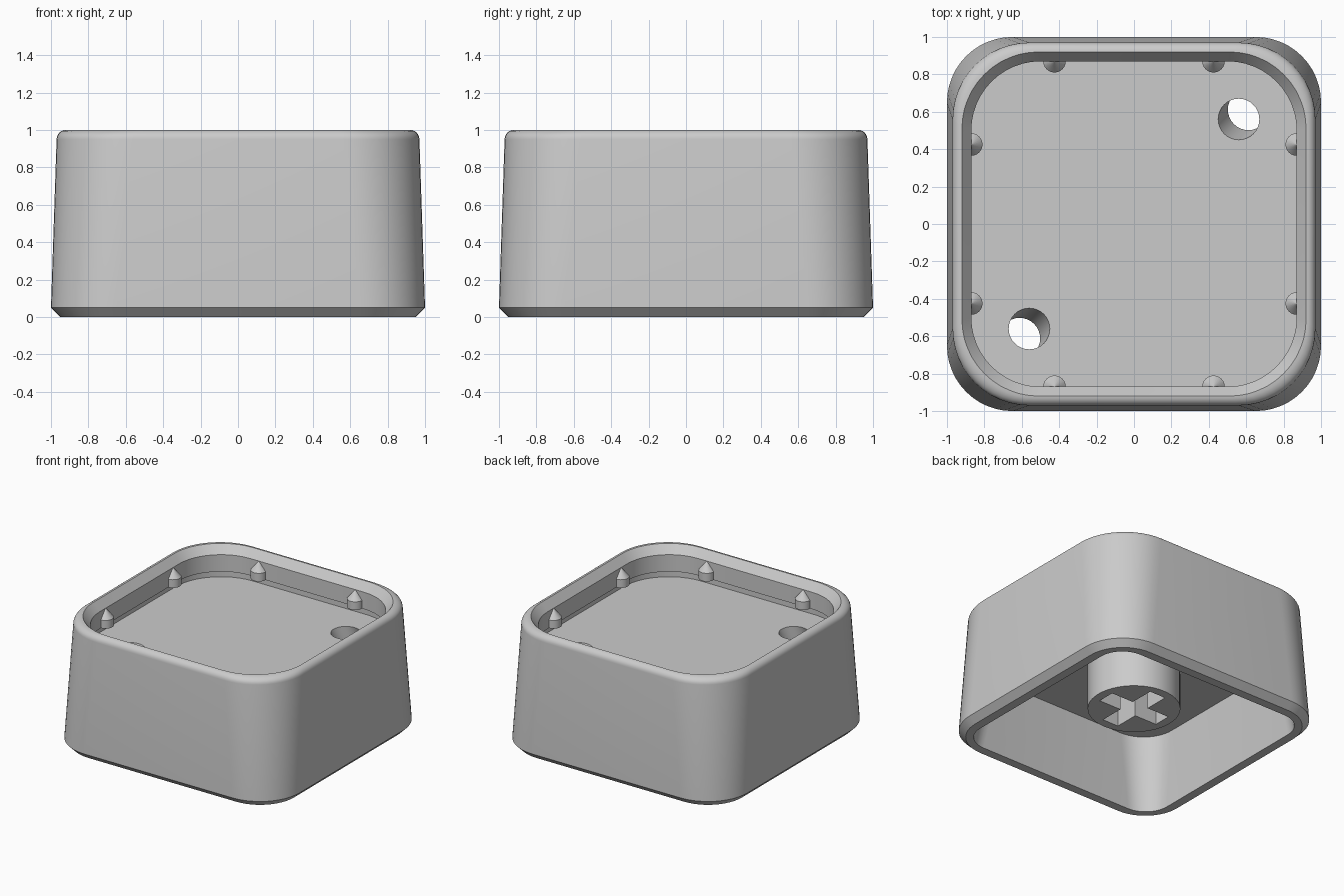
import bpy, bmesh, math
from mathutils import Vector

if "Cube" in bpy.data.objects:
    bpy.data.objects.remove(bpy.data.objects["Cube"], do_unlink=True)

# Single plastic colour
grey = bpy.data.materials.new("grey_plastic")
grey.use_nodes = True
colour = (0.6, 0.6, 0.6, 1)
grey.diffuse_color = colour
grey.node_tree.nodes["Principled BSDF"].inputs["Base Color"].default_value = colour


def rounded_square(half, radius, z, steps=12):
    points = []
    for corner in range(4):
        middle = math.radians(45 + 90 * corner)
        cx = math.copysign(half - radius, math.cos(middle))
        cy = math.copysign(half - radius, math.sin(middle))
        for i in range(steps + 1):
            a = math.pi / 2 * (corner + i / steps)
            points.append(Vector((cx + radius * math.cos(a), cy + radius * math.sin(a), z)))
    return points


def circle(radius, z, x=0, y=0, sides=32):
    turn = math.tau / sides
    return [Vector((x + radius * math.cos(i * turn), y + radius * math.sin(i * turn), z))
            for i in range(sides)]


def loft(name, rings):
    """Skin a stack of equal-sized rings and cap both ends."""
    bm = bmesh.new()
    loops = [[bm.verts.new(p) for p in ring] for ring in rings]
    for low, high in zip(loops, loops[1:]):
        for i in range(len(low)):
            j = (i + 1) % len(low)
            bm.faces.new((low[i], low[j], high[j], high[i]))
    bm.faces.new(loops[0][::-1])
    bm.faces.new(loops[-1])
    bmesh.ops.remove_doubles(bm, verts=bm.verts, dist=0.0001)
    bmesh.ops.recalc_face_normals(bm, faces=bm.faces)
    mesh = bpy.data.meshes.new(name)
    bm.to_mesh(mesh)
    bm.free()
    mesh.materials.append(grey)
    obj = bpy.data.objects.new(name, mesh)
    bpy.context.collection.objects.link(obj)
    return obj


def activate(obj):
    bpy.ops.object.select_all(action='DESELECT')
    obj.select_set(True)
    bpy.context.view_layer.objects.active = obj


def cut(obj, cutter):
    mod = obj.modifiers.new("cut", 'BOOLEAN')
    mod.operation = 'DIFFERENCE'
    mod.solver = 'EXACT'
    mod.object = cutter
    activate(obj)
    bpy.ops.object.modifier_apply(modifier=mod.name)
    bpy.data.objects.remove(cutter, do_unlink=True)


def smooth(obj):
    activate(obj)
    bpy.ops.object.shade_smooth_by_angle(angle=math.radians(30))


FLOOR, CEILING, LIP, WALL, STEM_END = 0.745, 0.572, 0.8, 0.87, 0.19

# Cap body: cavity, bottom rim, tapered outside, rounded top edge, recess
profile = [(0.835, 0.26, CEILING), (0.88, 0.2, 0), (0.95, 0.3, 0), (1.0, 0.35, 0.05)]
for i in range(7):
    a = math.pi / 2 * i / 6
    inset = 0.05 * (1 - math.cos(a))
    profile.append((0.97 - inset, 0.41, 0.95 + 0.05 * math.sin(a)))
profile += [(WALL, 0.37, 0.935), (WALL, 0.37, LIP), (0.9, 0.4, LIP), (0.9, 0.4, FLOOR)]
body = loft("cap_body", [rounded_square(*p) for p in profile])

# Two slanted holes through the floor at opposite corners
for side in (1, -1):
    rings = []
    for z in (CEILING - 0.1, FLOOR + 0.1):
        c = side * (0.56 + 0.3 * (FLOOR - z))
        rings.append(circle(0.11, z, c, c))
    cut(body, loft("hole_cutter", rings))
smooth(body)

# Stem under the floor with a cross-shaped socket
stem = loft("stem", [circle(0.335, STEM_END, sides=48), circle(0.335, CEILING + 0.02, sides=48)])
for along_x in (True, False):
    bpy.ops.mesh.primitive_cube_add(size=1, location=(0, 0, 0.35))
    slot = bpy.context.object
    slot.scale = (0.53, 0.14, 0.42) if along_x else (0.14, 0.53, 0.42)
    slot.data.materials.append(grey)
    cut(stem, slot)
smooth(stem)

# Pointed snap pins, two on each recess wall
for wall in range(4):
    for offset in (-0.425, 0.425):
        a = wall * math.pi / 2
        x = WALL * math.cos(a) - offset * math.sin(a)
        y = WALL * math.sin(a) + offset * math.cos(a)
        pin = loft("snap_pin", [circle(r, z, x, y, 24) for r, z in
                                ((0.06, LIP), (0.06, 0.865), (0.002, 0.934))])
        smooth(pin)
